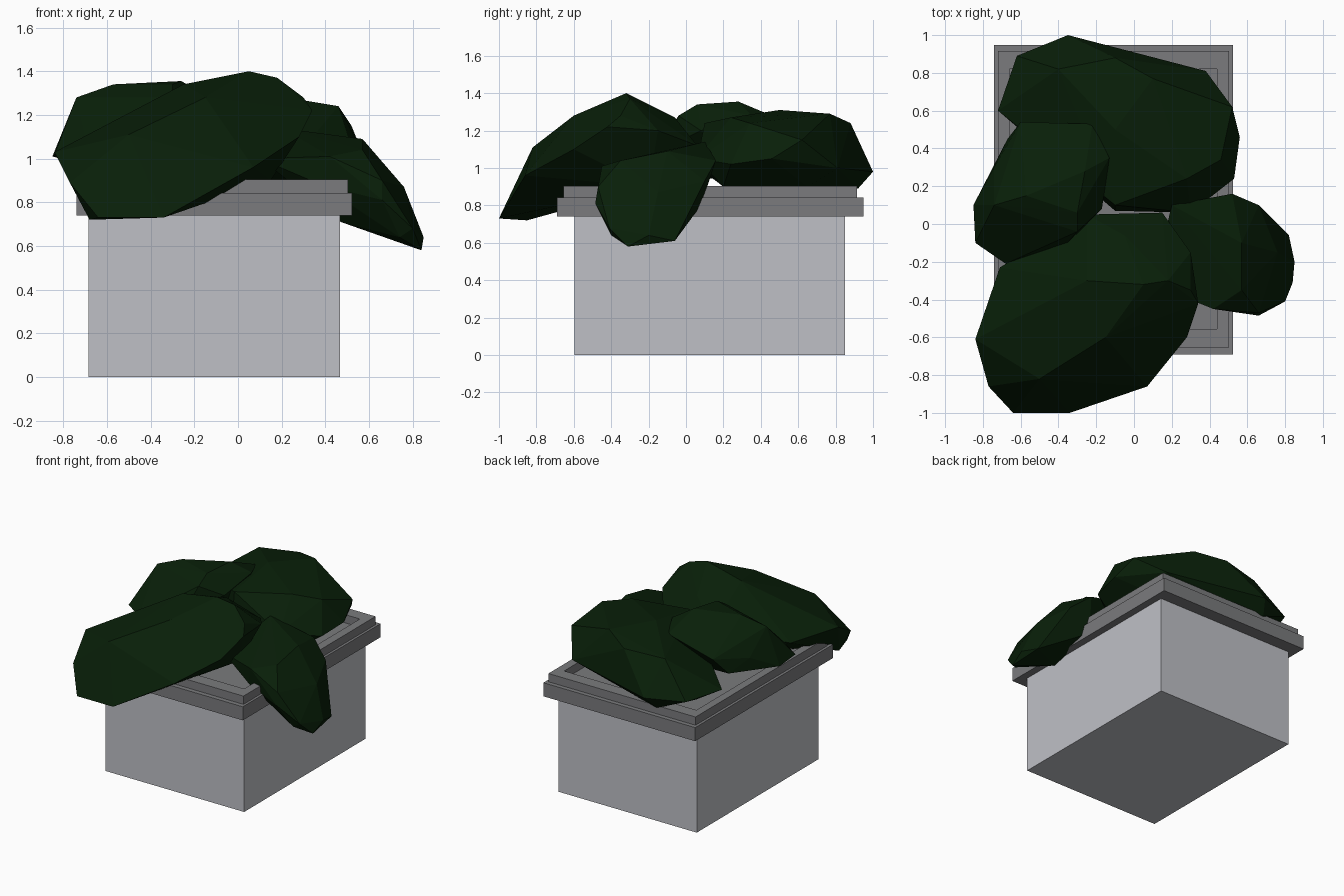
import bpy, bmesh


def material(name, rgb):
    m = bpy.data.materials.new(name)
    m.diffuse_color = (*rgb, 1)
    return m


stone = material("light grey stone", (0.52, 0.53, 0.565))
trim = material("dark grey trim", (0.197, 0.198, 0.206))
green = material("dark green leaves", (0.0025, 0.0135, 0.0025))


def finish(name, bm, mat):
    bmesh.ops.recalc_face_normals(bm, faces=bm.faces)
    me = bpy.data.meshes.new(name)
    bm.to_mesh(me)
    bm.free()
    me.materials.append(mat)
    ob = bpy.data.objects.new(name, me)
    bpy.context.collection.objects.link(ob)
    return ob


def box(name, x, y, z, mat):
    bm = bmesh.new()
    bmesh.ops.create_cube(bm, size=1)
    for v in bm.verts:
        v.co = [r[0] if c < 0 else r[1] for c, r in zip(v.co, (x, y, z))]
    return finish(name, bm, mat)


def clump(name, points):
    """Faceted leaf mass: hull around a few outline points."""
    bm = bmesh.new()
    for p in points:
        bm.verts.new(p)
    bmesh.ops.convex_hull(bm, input=bm.verts)
    loose = [v for v in bm.verts if not v.link_faces]
    bmesh.ops.delete(bm, geom=loose, context='VERTS')
    return finish(name, bm, green)


# Planter body and lower rim slab (its top is the floor of the recess)
box("planter_body", (-0.685, 0.468), (-0.595, 0.85), (0, 0.75), stone)
box("lower_rim", (-0.74, 0.523), (-0.69, 0.948), (0.74, 0.842), trim)

# Upper rim: four bars around the recess
z = (0.835, 0.904)
box("upper_rim_front", (-0.72, 0.504), (-0.655, -0.555), z, trim)
box("upper_rim_back", (-0.72, 0.504), (0.82, 0.915), z, trim)
box("upper_rim_left", (-0.72, -0.66), (-0.555, 0.82), z, trim)
box("upper_rim_right", (0.44, 0.504), (-0.555, 0.82), z, trim)

# Leaf clumps
clump("front_leaves", [
    (-.64, -1, .73), (-.34, -1, .73), (-.68, -.85, .72), (-.84, -.61, 1.03),
    (-.77, -.86, .89), (.07, -.86, .96), (.28, -.6, 1.10), (.34, -.42, 1.22),
    (.05, -.32, 1.40), (-.25, -.3, 1.34), (.30, -.15, 1.2), (.15, .06, 1.12),
    (-.25, .05, 1.12), (-.71, -.23, 1.02), (-.5, -.82, 1.11),
    (-.05, -.06, 1.27), (.15, -.2, .9), (-.5, -.3, .9),
    (-.15, -.6, 1.28), (.18, -.3, 1.37), (.3, -.35, 1.28)])
clump("back_leaves", [
    (-.35, 1, .98), (-.62, .89, .98), (-.72, .6, .99), (-.4, .82, 1.22),
    (-.1, .88, 1.24), (.38, .81, 1.0), (.52, .62, 1.15), (.56, .46, 1.05),
    (.53, .24, 1.02), (.46, .34, 1.24), (.28, .24, 1.27), (-.1, .1, 1.24),
    (.3, .06, 1.05), (-.1, .07, 1.0), (-.1, .5, 1.31), (-.4, .92, .89),
    (.3, .65, .9), (.35, .2, .9), (-.55, .5, .9), (.1, .77, 1.29),
    (-.65, .8, .975)])
clump("left_leaves", [
    (-.85, .1, 1.01), (-.84, -.1, 1.02), (-.68, -.21, 1.02), (-.37, -.12, 1.1),
    (-.17, .08, 1.2), (-.13, .35, 1.28), (-.22, .53, 1.25), (-.6, .54, 1.16),
    (-.67, .45, 1.04), (-.74, .1, 1.28), (-.57, .15, 1.34), (-.26, .28, 1.355),
    (-.3, .06, 1.34), (-.6, 0, .94), (-.3, .3, .95), (-.74, .3, 1.12),
    (-.3, -.04, 1.28)])
clump("right_leaves", [
    (.85, -.2, .64), (.84, -.31, .58), (.80, -.41, .68), (.66, -.485, .81),
    (.74, -.4, .64), (.42, -.45, 1.01), (.52, .16, 1.04), (.66, .1, .93),
    (.82, -.06, .61), (.57, -.1, 1.09), (.57, -.35, 1.04), (.1, -.32, 1.0),
    (.2, .1, 1.14), (.76, -.15, .87), (.47, -.3, .71), (.47, .08, .80),
    (.38, -.42, .88), (.66, -.47, .9)])
